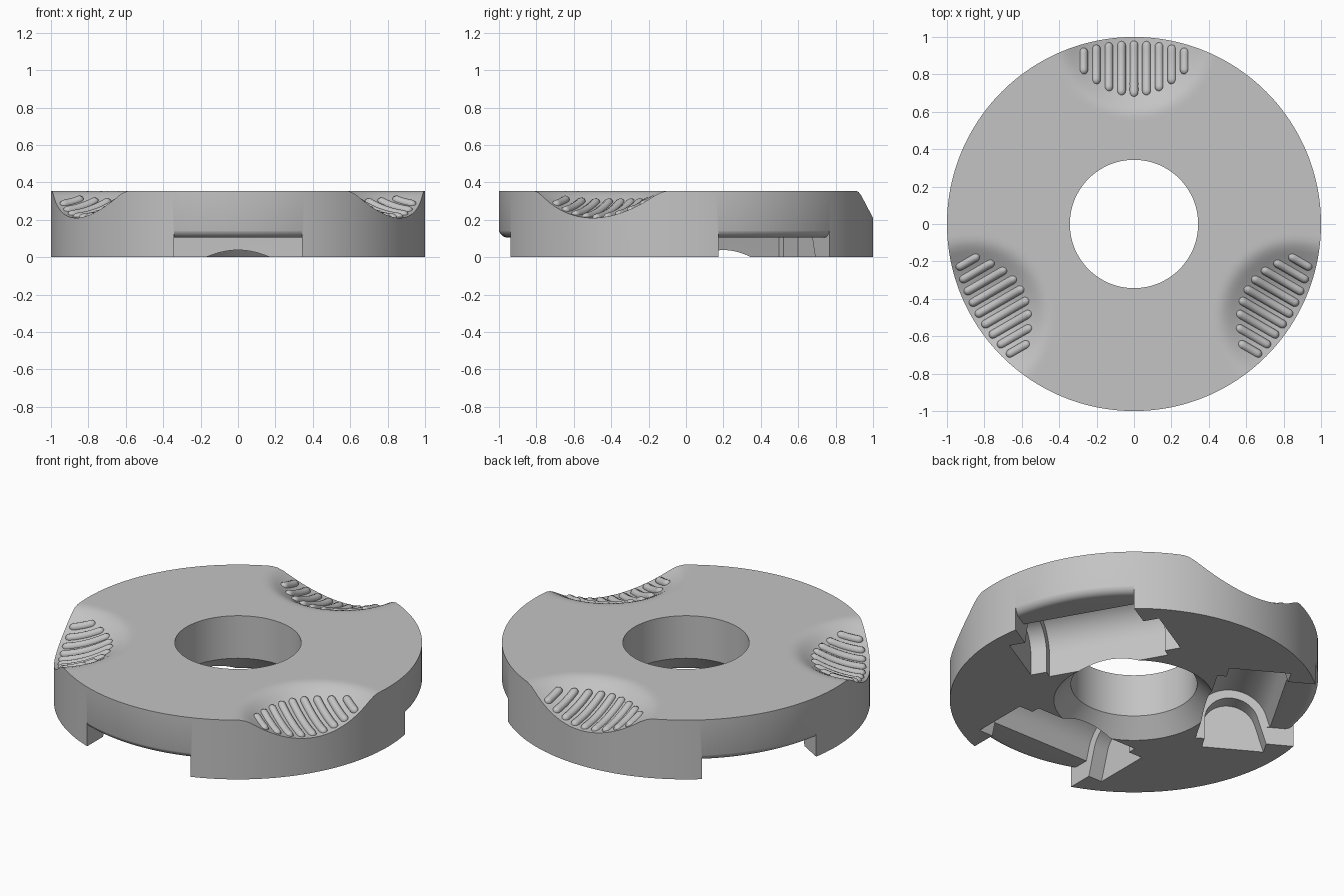
import bpy, bmesh
from math import sin, cos, pi, radians, sqrt
from mathutils import Matrix

HEIGHT, HOLE, SEGMENTS = 0.355, 0.343, 192
SCOOPS = [radians(a) for a in (90, 210, 330)]
POCKETS = [radians(a) for a in (30, 150, 270)]

cube = bpy.data.objects.get("Cube")
if cube:
    bpy.data.objects.remove(cube, do_unlink=True)

grey = bpy.data.materials.new("plain grey")
grey.use_nodes = True
colour = (0.55, 0.55, 0.55, 1)
grey.diffuse_color = colour
grey.node_tree.nodes["Principled BSDF"].inputs["Base Color"].default_value = colour


def top_height(x, y):
    """Height of the top face: flat, with a soft-edged bowl at each scoop."""
    drop = 0.0
    for a in SCOOPS:
        d2 = (x - cos(a)) ** 2 + (y - sin(a)) ** 2
        g, k = 0.145 - 0.95 * d2, 0.03
        if g >= k:
            drop = g
        elif g > -k:
            drop = (g + k) ** 2 / (4 * k)
    return HEIGHT - drop


def finish(bm, name):
    bmesh.ops.recalc_face_normals(bm, faces=bm.faces)
    mesh = bpy.data.meshes.new(name)
    bm.to_mesh(mesh)
    bm.free()
    mesh.materials.append(grey)
    ob = bpy.data.objects.new(name, mesh)
    bpy.context.collection.objects.link(ob)
    return ob


def select_only(ob):
    bpy.ops.object.select_all(action='DESELECT')
    ob.select_set(True)
    bpy.context.view_layer.objects.active = ob


def make_cutter(name, profile, half_width, bend=False, steps=1):
    """Sweep a (radius, height) profile sideways, once for each pocket."""
    bm = bmesh.new()
    for angle in POCKETS:
        turn = Matrix.Rotation(angle, 3, 'Z')
        rows = []
        for i in range(steps + 1):
            t = half_width * (2 * i / steps - 1)
            row = []
            for r, z in profile:
                x = sqrt(r * r - t * t) if bend else r
                v = bm.verts.new((x, t, z))
                v.co = turn @ v.co
                row.append(v)
            rows.append(row)
        n = len(profile)
        for a, b in zip(rows, rows[1:]):
            for j in range(n):
                k = (j + 1) % n
                bm.faces.new((a[j], a[k], b[k], b[j]))
        bm.faces.new(rows[0])
        bm.faces.new(rows[-1][::-1])
    ob = finish(bm, name)
    ob.hide_render = True
    return ob


def arch(radius):
    """Upright inner side, round top, slightly sloping outer side."""
    cx, cz, lean = 0.5985, 0.12, 0.29
    pts = [(cx - radius, -0.05)]
    for i in range(25):
        a = pi + (lean - pi) * i / 24
        pts.append((cx + radius * cos(a), cz + radius * sin(a)))
    r, z = pts[-1]
    pts.append((r + 0.3 * (z + 0.05), -0.05))
    return pts


# Disc: a closed profile turned round the axis, its top following the scoops
rings = [(1, 0), (0.435, 0), (HOLE, 0.1), (HOLE, None), (0.5, None)]
rings += [(0.55 + 0.025 * i, None) for i in range(19)]
bm = bmesh.new()
grid = []
for i in range(SEGMENTS):
    a = 2 * pi * i / SEGMENTS
    grid.append([bm.verts.new((r * cos(a), r * sin(a),
                 top_height(r * cos(a), r * sin(a)) if z is None else z))
                 for r, z in rings])
for i in range(SEGMENTS):
    a, b = grid[i], grid[(i + 1) % SEGMENTS]
    for j in range(len(rings)):
        k = (j + 1) % len(rings)
        bm.faces.new((a[j], a[k], b[k], b[j]))
disc = finish(bm, "disc_body")

# Underside pockets: arched chamber, narrower side slots, rounded outer mouth
lip = [(0.952 + 0.05 * cos(a), 0.155 + 0.05 * sin(a))
       for a in (-pi / 2 * i / 8 for i in range(9))]
mouth = [(0.55, -0.05), (1.2, -0.05), (1.2, 0.155)] + lip + [(0.55, 0.105)]
cutters = [
    make_cutter("chamber_cutter", arch(0.1985), 0.342),
    make_cutter("side_slot_cutter", arch(0.1485), 0.432),
    make_cutter("mouth_cutter", mouth, 0.342, bend=True, steps=24),
]
select_only(disc)
for cutter in cutters:
    mod = disc.modifiers.new(cutter.name, 'BOOLEAN')
    mod.operation, mod.solver, mod.object = 'DIFFERENCE', 'EXACT', cutter
    bpy.ops.object.modifier_apply(modifier=mod.name)
    bpy.data.objects.remove(cutter, do_unlink=True)
bpy.ops.object.shade_smooth_by_angle(angle=radians(25))

# Grip ribs: rounded bars lying along each scoop
RIB = 0.024
for n, angle in enumerate(SCOOPS):
    curve = bpy.data.curves.new("grip_ribs", 'CURVE')
    curve.dimensions = '3D'
    curve.bevel_depth = RIB
    curve.bevel_resolution = 2
    curve.use_fill_caps = True
    for i in range(-4, 5):
        t = 0.0675 * i
        start, end = 0.68 + 1.65 * t * t, sqrt(0.98 ** 2 - t * t)
        # Distances along the rib with the bar's radius there, rounded at both ends
        caps = [(RIB * (1 - cos(a)), max(sin(a), 0.05))
                for a in (pi / 2 * j / 4 for j in range(5))]
        stations = [(start + d, w) for d, w in caps]
        span = end - start - 2 * RIB
        stations += [(start + RIB + span * j / 8, 1) for j in range(1, 8)]
        stations += [(end - d, w) for d, w in reversed(caps)]
        spline = curve.splines.new('POLY')
        spline.points.add(len(stations) - 1)
        for p, (r, w) in zip(spline.points, stations):
            x = r * cos(angle) - t * sin(angle)
            y = r * sin(angle) + t * cos(angle)
            p.co = (x, y, top_height(x, y) - 0.003, 1)
            p.radius = w
    curve.materials.append(grey)
    ribs = bpy.data.objects.new(("back", "left_side", "right_side")[n] + "_grip_ribs", curve)
    bpy.context.collection.objects.link(ribs)
    select_only(ribs)
    bpy.ops.object.convert(target='MESH')
    bpy.ops.object.shade_smooth_by_angle(angle=radians(50))
